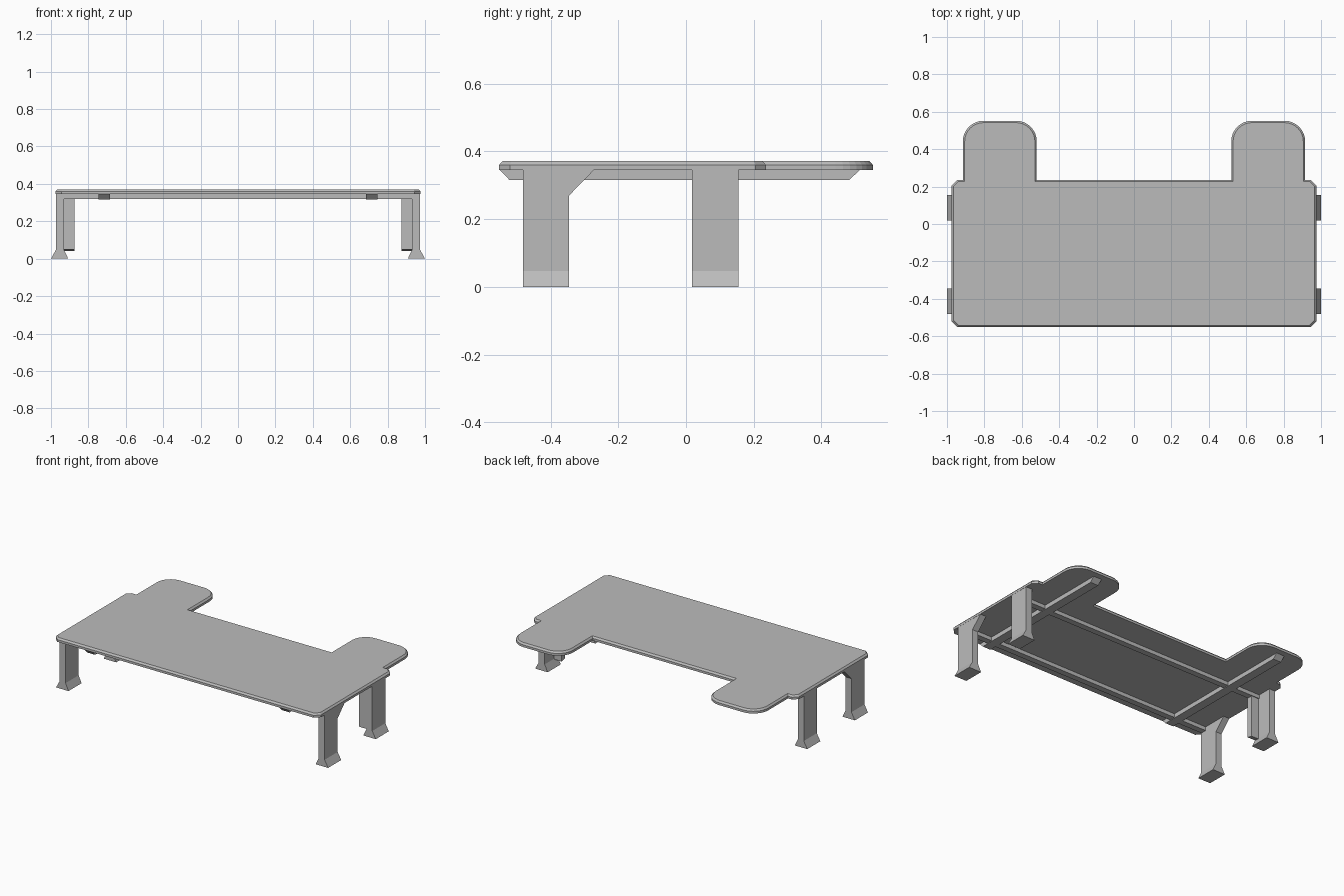
import bpy, bmesh, math
from mathutils import Vector

if "Cube" in bpy.data.objects:
    bpy.data.objects.remove(bpy.data.objects["Cube"])

grey = bpy.data.materials.new("plain grey")
grey.diffuse_color = (0.5, 0.5, 0.5, 1)
grey.use_nodes = True
grey.node_tree.nodes["Principled BSDF"].inputs["Base Color"].default_value = grey.diffuse_color


def finish(name, bm):
    bmesh.ops.recalc_face_normals(bm, faces=bm.faces)
    mesh = bpy.data.meshes.new(name)
    bm.to_mesh(mesh)
    bm.free()
    mesh.materials.append(grey)
    obj = bpy.data.objects.new(name, mesh)
    bpy.context.collection.objects.link(obj)
    return obj


def prism(name, points, push):
    """Extrude a flat polygon along a vector."""
    bm = bmesh.new()
    face = bm.faces.new([bm.verts.new(p) for p in points])
    ext = bmesh.ops.extrude_face_region(bm, geom=[face])
    bmesh.ops.translate(bm, vec=Vector(push),
                        verts=[v for v in ext["geom"] if isinstance(v, bmesh.types.BMVert)])
    return finish(name, bm)


# Table top: right half outline, front centre to back centre, then mirrored
def arc(cx, cy, r, a0, a1, n=8):
    return [(cx + r * math.cos(math.radians(a0 + (a1 - a0) * i / n)),
             cy + r * math.sin(math.radians(a0 + (a1 - a0) * i / n))) for i in range(n + 1)]


half = [(0.943, -0.552), (0.975, -0.52), (0.975, 0.205), (0.945, 0.236), (0.915, 0.236)]
half += arc(0.805, 0.442, 0.11, 0, 90) + arc(0.63, 0.442, 0.11, 90, 180) + [(0.52, 0.236)]
outline = half + [(-x, y) for x, y in reversed(half)]
bm = bmesh.new()
base = bm.faces.new([bm.verts.new((x, y, 0.345)) for x, y in outline])
ext = bmesh.ops.extrude_face_region(bm, geom=[base])
upper = [v for v in ext["geom"] if isinstance(v, bmesh.types.BMVert)]
bmesh.ops.translate(bm, vec=(0, 0, 0.015), verts=upper)
top = [f for f in ext["geom"] if isinstance(f, bmesh.types.BMFace)]
bmesh.ops.recalc_face_normals(bm, faces=bm.faces)
# Chamfered upper rim
bmesh.ops.inset_region(bm, faces=top, thickness=0.01, use_even_offset=True)
for v in top[0].verts:
    v.co.z = 0.371
finish("table_top", bm)

# Cross ribs under the top
for name, y in (("front_cross_rib", -0.48), ("back_cross_rib", 0.02)):
    prism(name, [(-0.93, y, 0.32), (0.93, y, 0.32), (0.93, y, 0.345), (-0.93, y, 0.345)],
          (0, 0.04, 0))

for side, s in (("right", 1), ("left", -1)):
    # Lengthwise rib with sloped ends
    prism(side + "_long_rib",
          [(s * 0.685, -0.55, 0.345), (s * 0.685, -0.522, 0.316),
           (s * 0.685, 0.483, 0.316), (s * 0.685, 0.513, 0.345)], (s * 0.06, 0, 0))
    # Legs with flared feet
    for place, y in (("front", -0.482), ("back", 0.018)):
        prism(f"{place}_{side}_leg",
              [(s * x, y, z) for x, z in ((0.908, 0), (1, 0), (0.974, 0.047),
                                          (0.974, 0.345), (0.93, 0.345), (0.93, 0.047))],
              (0, 0.137, 0))
    # Diagonal brace behind the front leg
    prism(side + "_leg_brace",
          [(s * 0.93, -0.345, 0.27), (s * 0.93, -0.272, 0.345), (s * 0.93, -0.345, 0.345)],
          (s * 0.044, 0, 0))
    # Inner stiffener along the front edge of the back leg
    prism(side + "_leg_stiffener",
          [(s * 0.875, 0.018, 0.05), (s * 0.875, 0.055, 0.042),
           (s * 0.875, 0.055, 0.345), (s * 0.875, 0.018, 0.345)], (s * 0.055, 0, 0))
